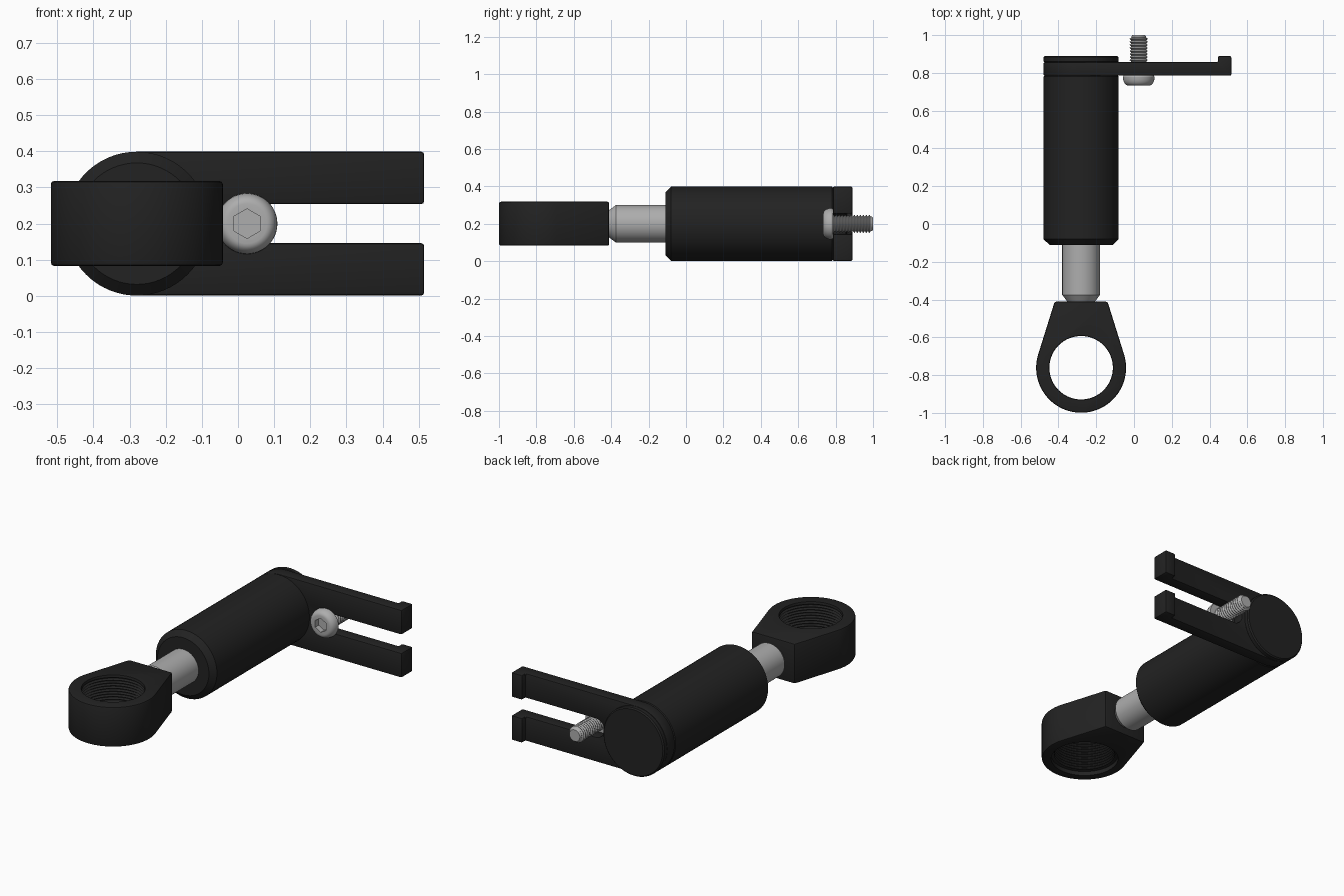
import bpy, bmesh
from math import sin, cos, pi, acos, atan2, hypot, radians

if "Cube" in bpy.data.objects:
    bpy.data.objects.remove(bpy.data.objects["Cube"])

AX, AZ = -0.28, 0.2          # main axis, running along y


def material(name, color):
    m = bpy.data.materials.new(name)
    m.diffuse_color = color
    m.use_nodes = True
    m.node_tree.nodes["Principled BSDF"].inputs["Base Color"].default_value = m.diffuse_color
    return m


BLACK = material("black", (0.016, 0.016, 0.016, 1))
STEEL = material("steel", (0.42, 0.42, 0.42, 1))


def make(name, bm, mat):
    bmesh.ops.recalc_face_normals(bm, faces=bm.faces)
    me = bpy.data.meshes.new(name)
    bm.to_mesh(me)
    bm.free()
    ob = bpy.data.objects.new(name, me)
    bpy.context.collection.objects.link(ob)
    if mat:
        me.materials.append(mat)
    return ob


def revolve(name, profile, mat, place, n=64, phase=0):
    """Closed solid from (radius, along) pairs; place maps (u, v, along) to world."""
    bm = bmesh.new()
    rings = [[bm.verts.new(place(r * cos(phase + 2 * pi * i / n), r * sin(phase + 2 * pi * i / n), t))
              for i in range(n)] for r, t in profile]
    for a, b in zip(rings, rings[1:]):
        for i in range(n):
            j = (i + 1) % n
            bm.faces.new((a[i], a[j], b[j], b[i]))
    bm.faces.new(rings[0])
    bm.faces.new(rings[-1])
    return make(name, bm, mat)


def prism(name, points, a, b, mat, place):
    """Outline extruded from a to b."""
    bm = bmesh.new()
    lo, hi = ([bm.verts.new(place(u, v, t)) for u, v in points] for t in (a, b))
    n = len(points)
    for i in range(n):
        j = (i + 1) % n
        bm.faces.new((lo[i], lo[j], hi[j], hi[i]))
    bm.faces.new(lo)
    bm.faces.new(hi)
    return make(name, bm, mat)


def arc(cx, cy, r, a0, a1, n):
    return [(cx + r * cos(a0 + (a1 - a0) * i / n), cy + r * sin(a0 + (a1 - a0) * i / n))
            for i in range(n + 1)]


def finish(ob, cutter=None, bevel=0):
    if cutter:
        cutter.hide_render = True
        m = ob.modifiers.new("cut", 'BOOLEAN')
        m.operation, m.solver, m.object = 'DIFFERENCE', 'EXACT', cutter
    if bevel:
        m = ob.modifiers.new("bevel", 'BEVEL')
        m.width, m.segments, m.angle_limit = bevel, 2, radians(35)
    bpy.ops.object.select_all(action='DESELECT')
    ob.select_set(True)
    bpy.context.view_layer.objects.active = ob
    bpy.ops.object.convert(target='MESH')
    bpy.ops.object.shade_smooth_by_angle(angle=radians(30))
    if cutter:
        bpy.data.objects.remove(cutter)


def thread(r_in, r_out, start, end, pitch):
    pts, n = [], round((end - start) / pitch)
    for i in range(n):
        t = start + i * pitch
        pts += [(r_in, t), (r_out, t + pitch * 0.45), (r_out, t + pitch * 0.55)]
    return pts + [(r_in, start + n * pitch)]


main = lambda u, v, t: (AX + u, t, AZ + v)
screw = lambda u, v, t: (0.025 + u, t, AZ + v)
front = lambda u, v, t: (u, t, v)
flat = lambda u, v, t: (u, v, t)
R = 0.199

# main barrel, rear cap and rod
finish(revolve("barrel", [(0.168, -0.11), (R, -0.08), (R, 0.78), (R - 0.006, 0.786)], BLACK, main))
finish(revolve("rear_cap", [(R - 0.006, 0.855), (R, 0.861), (R, 0.883), (R - 0.007, 0.89)], BLACK, main))
finish(revolve("rod", [(0.072, -0.412), (0.1, -0.375), (0.1, -0.1)], STEEL, main))

# fork with hooked prong tips
outline = arc(AX, AZ, R, pi / 2, 3 * pi / 2, 40)
outline += [(0.515, AZ - R), (0.515, AZ - 0.054)]
outline += arc(-0.01, AZ, 0.054, 3 * pi / 2, pi / 2, 16)
outline += [(0.515, AZ + 0.054), (0.515, AZ + R)]
fork = prism("fork", outline, 0.785, 0.89, BLACK, front)
cut = prism("fork_relief", [(-0.6, -0.1), (0.445, -0.1), (0.445, 0.5), (-0.6, 0.5)], 0.857, 1.0, None, front)
finish(fork, cut, 0.008)

# rod end eye with threaded hole
cy, r, nx, ny = -0.761, 0.238, 0.14, 0.35
tan = atan2(ny, nx) - acos(r / hypot(nx, ny))
eye = prism("rod_end", [(AX + nx, cy + ny), (AX - nx, cy + ny)] + arc(AX, cy, r, pi - tan, 2 * pi + tan, 56),
            0.083, 0.318, BLACK, flat)
m = eye.modifiers.new("edge", 'BEVEL')
m.width, m.segments, m.angle_limit = 0.009, 2, radians(35)
hole = [(0.186, 0.05), (0.186, 0.108)] + thread(0.168, 0.18, 0.112, 0.304, 0.016) + [(0.168, 0.306), (0.178, 0.35)]
finish(eye, revolve("eye_hole", hole, None, lambda u, v, t: (AX + u, cy + v, t), 72))

# button head screw with hex socket
head = [(0.055, 0.733)] + [(0.055 + 0.029 * sin(a * pi / 12), 0.777 - 0.044 * cos(a * pi / 12))
                           for a in range(1, 7)] + [(0.08, 0.785)]
head = revolve("screw_head", head, STEEL, screw, 48)
finish(head, revolve("socket", [(0.041, 0.70), (0.041, 0.765)], None, screw, 6, pi / 2))
finish(revolve("screw_shank", thread(0.039, 0.048, 0.78, 0.988, 0.016) + [(0.04, 0.99), (0.034, 1.0)],
               STEEL, screw, 32))
